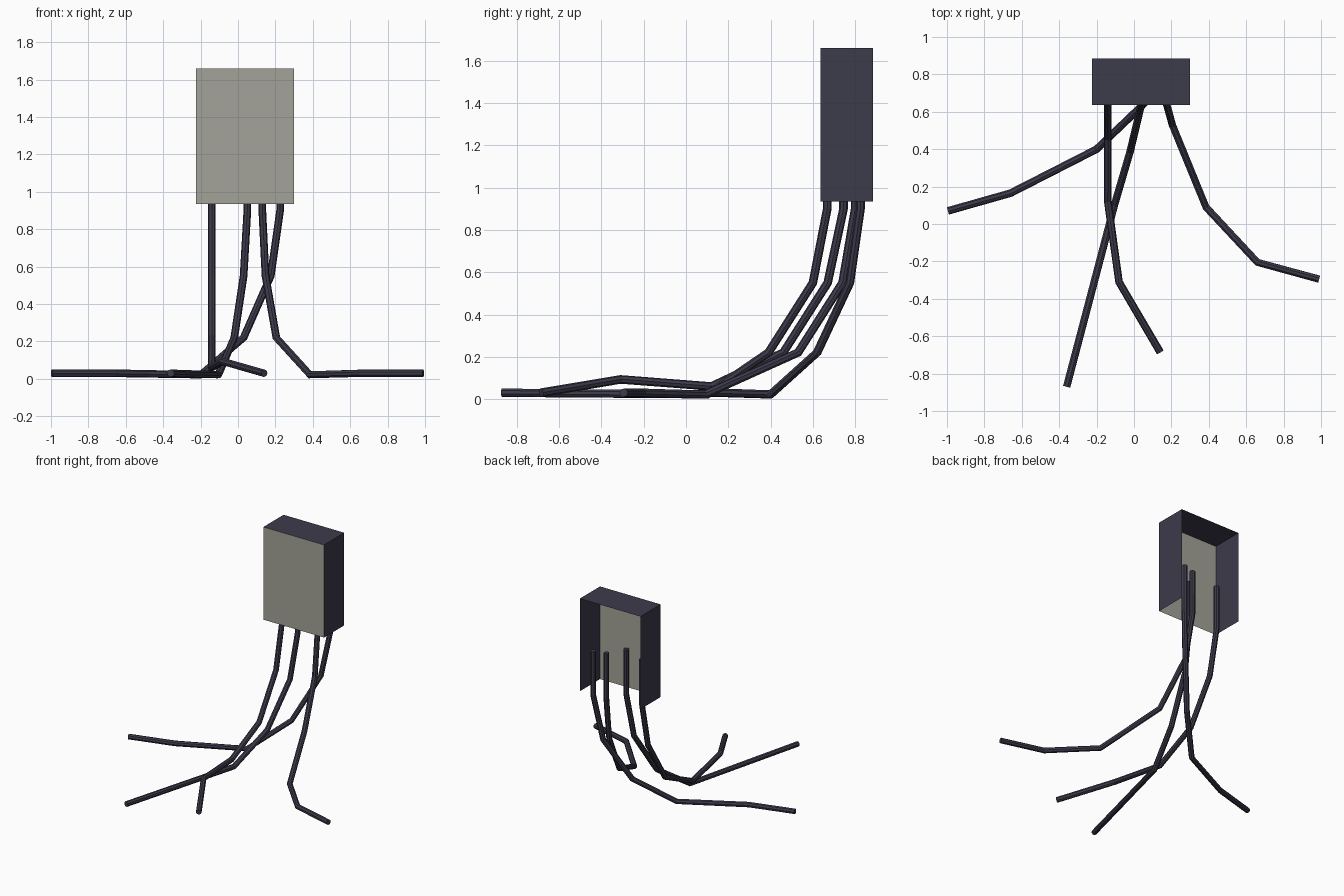
import bpy, bmesh

if "Cube" in bpy.data.objects:
    bpy.data.objects.remove(bpy.data.objects["Cube"])


def material(name, rgb):
    m = bpy.data.materials.new(name)
    m.diffuse_color = (*rgb, 1)
    m.use_nodes = True
    m.node_tree.nodes["Principled BSDF"].inputs["Base Color"].default_value = m.diffuse_color
    return m


DARK = material("dark slate", (0.046, 0.043, 0.070))
GREY = material("warm grey", (0.37, 0.37, 0.32))


def sheet(name, corners, mat):
    """One flat quad panel."""
    bm = bmesh.new()
    bm.faces.new([bm.verts.new(c) for c in corners])
    me = bpy.data.meshes.new(name)
    bm.to_mesh(me)
    bm.free()
    me.materials.append(mat)
    bpy.context.collection.objects.link(bpy.data.objects.new(name, me))


def cable(name, points, radius=0.0205):
    """Eight-sided tube with capped ends along a polyline."""
    cu = bpy.data.curves.new(name, 'CURVE')
    cu.dimensions = '3D'
    cu.bevel_depth = radius
    cu.bevel_resolution = 2
    cu.use_fill_caps = True
    sp = cu.splines.new('POLY')
    sp.points.add(len(points) - 1)
    for p, co in zip(sp.points, points):
        p.co = (*co, 1)
    sp.use_smooth = False
    cu.materials.append(DARK)
    ob = bpy.data.objects.new(name, cu)
    bpy.context.collection.objects.link(ob)
    bpy.ops.object.select_all(action='DESELECT')
    ob.select_set(True)
    bpy.context.view_layer.objects.active = ob
    bpy.ops.object.convert(target='MESH')


# Housing: front, top and two sides; open at the back and bottom
x0, x1, y0, y1, z0, z1 = -0.225, 0.30, 0.635, 0.885, 0.935, 1.66
sheet("front_panel", [(x0, y0, z0), (x1, y0, z0), (x1, y0, z1), (x0, y0, z1)], GREY)
sheet("top_panel", [(x0, y0, z1), (x1, y0, z1), (x1, y1, z1), (x0, y1, z1)], DARK)
sheet("right_panel", [(x1, y0, z0), (x1, y1, z0), (x1, y1, z1), (x1, y0, z1)], DARK)
sheet("left_panel", [(x0, y1, z0), (x0, y0, z0), (x0, y0, z1), (x0, y1, z1)], DARK)

# Cables: hang out of the housing and spread over the floor
cable("left_cable", [(0.225, 0.825, 1.25), (0.225, 0.825, 0.90), (0.175, 0.775, 0.55),
                     (0.03, 0.62, 0.22), (-0.20, 0.40, 0.022), (-0.66, 0.165, 0.03),
                     (-0.995, 0.07, 0.03)])
cable("right_cable", [(0.13, 0.80, 1.25), (0.13, 0.80, 0.90), (0.147, 0.74, 0.55),
                      (0.205, 0.53, 0.22), (0.385, 0.09, 0.022), (0.66, -0.205, 0.03),
                      (0.99, -0.295, 0.03)])
cable("front_cable", [(0.05, 0.668, 1.25), (0.05, 0.668, 0.90), (0.03, 0.60, 0.55),
                      (-0.02, 0.39, 0.22), (-0.105, 0.10, 0.022), (-0.36, -0.87, 0.03)])
cable("crossing_cable", [(-0.14, 0.745, 1.25), (-0.14, 0.745, 0.90), (-0.14, 0.67, 0.55),
                         (-0.14, 0.46, 0.22), (-0.14, 0.12, 0.06), (-0.08, -0.31, 0.093),
                         (0.14, -0.685, 0.03)])
